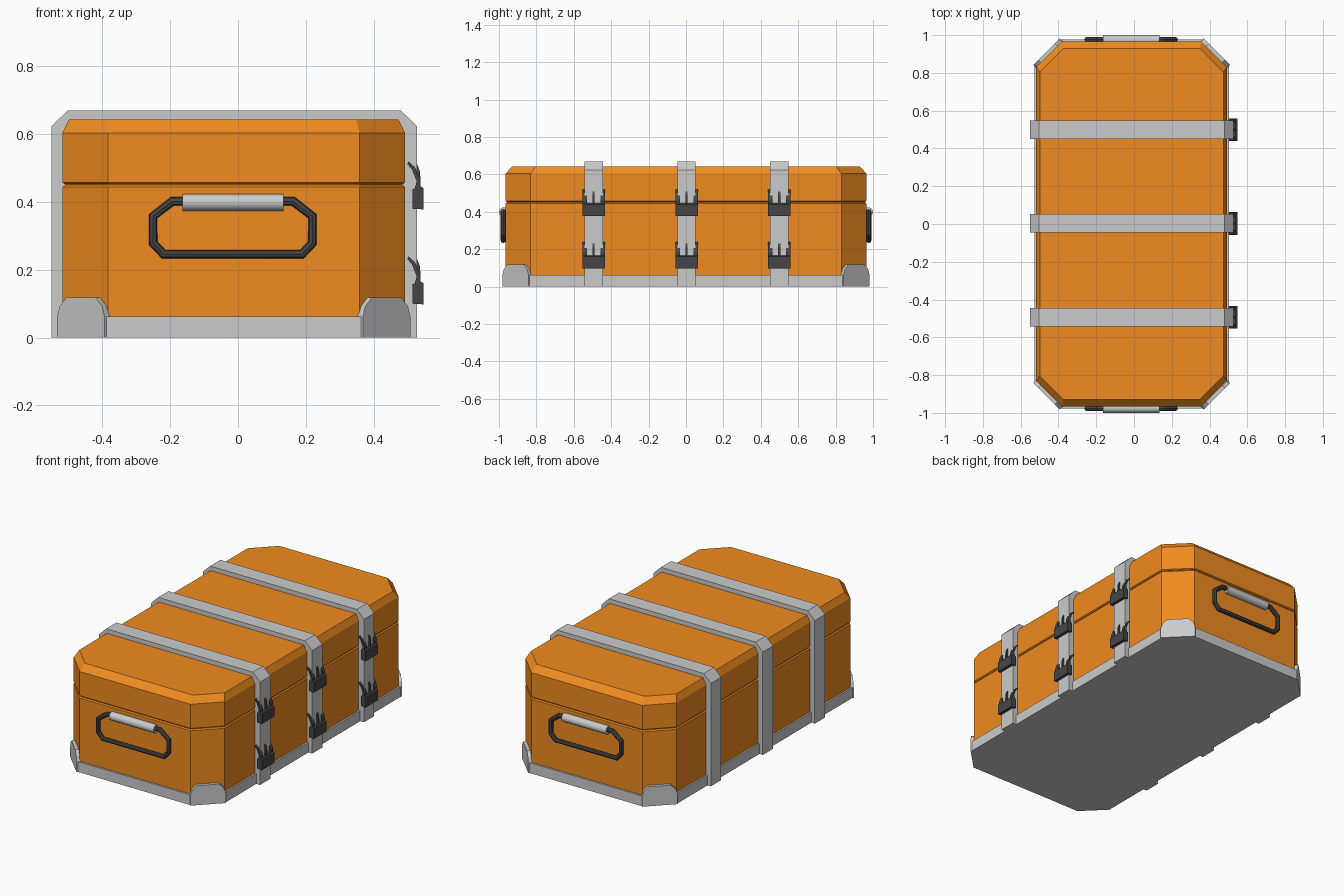
import bpy, bmesh, math
from mathutils import Vector, Matrix

if "Cube" in bpy.data.objects:
    bpy.data.objects.remove(bpy.data.objects["Cube"])

CX = -0.0125  # body centre; the clasps stick out on +x only


def material(name, rgb):
    m = bpy.data.materials.new(name)
    m.diffuse_color = (*rgb, 1)
    m.use_nodes = True
    m.node_tree.nodes["Principled BSDF"].inputs["Base Color"].default_value = m.diffuse_color
    return m


ORANGE = material("orange_paint", (0.87, 0.26, 0.014))
DARK = material("dark_metal", (0.06, 0.06, 0.06))


def finish(name, bm, mat=None):
    bmesh.ops.recalc_face_normals(bm, faces=bm.faces)
    me = bpy.data.meshes.new(name)
    bm.to_mesh(me)
    bm.free()
    ob = bpy.data.objects.new(name, me)
    bpy.context.collection.objects.link(ob)
    if mat:
        me.materials.append(mat)
    return ob


def loft(name, rings, mat=None):
    """Stack of chamfered rectangles (half x, half y, chamfer, z)."""
    bm = bmesh.new()
    prev = None
    for hx, hy, c, z in rings:
        pts = [(hx, -hy + c), (hx, hy - c), (hx - c, hy), (-hx + c, hy),
               (-hx, hy - c), (-hx, -hy + c), (-hx + c, -hy), (hx - c, -hy)]
        ring = [bm.verts.new((CX + x, y, z)) for x, y in pts]
        if prev:
            for i in range(8):
                j = (i + 1) % 8
                bm.faces.new((prev[i], prev[j], ring[j], ring[i]))
        else:
            bm.faces.new(ring[::-1])
        prev = ring
    bm.faces.new(prev)
    return finish(name, bm, mat)


def add_prism(bm, profile, y0, y1):
    """Extrude an (x, z) profile from y0 to y1."""
    f = bm.faces.new([bm.verts.new((x, y0, z)) for x, z in profile])
    ext = bmesh.ops.extrude_face_region(bm, geom=[f])["geom"]
    bmesh.ops.translate(bm, vec=(0, y1 - y0, 0),
                        verts=[v for v in ext if isinstance(v, bmesh.types.BMVert)])


# Lower case, lid and base rim
loft("lower_case", [(0.505, 0.965, 0.134, 0.04), (0.505, 0.965, 0.134, 0.444),
                    (0.499, 0.959, 0.132, 0.450)], ORANGE)
loft("seam", [(0.497, 0.957, 0.131, 0.44), (0.497, 0.957, 0.131, 0.465)], ORANGE)
loft("lid", [(0.499, 0.959, 0.132, 0.453), (0.505, 0.965, 0.134, 0.458),
             (0.505, 0.965, 0.134, 0.604), (0.486, 0.929, 0.125, 0.643)], ORANGE)
loft("base_rim", [(0.515, 0.976, 0.134, 0), (0.515, 0.976, 0.134, 0.062)])

# Corner guards: arched plates on the four diagonal faces
half = 0.134 / math.sqrt(2) + 0.004
for sx in (-1, 1):
    for sy in (-1, 1):
        bm = bmesh.new()
        arch = [(-half, 0), (half, 0), (half, 0.062), (half * 0.9, 0.092),
                (half * 0.62, 0.118), (-half * 0.62, 0.118),
                (-half * 0.9, 0.092), (-half, 0.062)]
        add_prism(bm, arch, -0.03, 0.004)
        pos = Vector((CX + sx * (0.515 - 0.067), sy * (0.976 - 0.067), 0))
        angle = math.atan2(sy, sx) - math.pi / 2
        bm.transform(Matrix.Translation(pos) @ Matrix.Rotation(angle, 4, 'Z'))
        finish("corner_guard", bm)

# Straps over the lid, each with two clasps on the right side
right = [(0.539, 0), (0.539, 0.623), (0.491, 0.67)]
inner = [(0.48, 0.63), (0.498, 0.60), (0.498, 0)]
strap = right + [(-x, z) for x, z in right[::-1]]
strap += [(-x, z) for x, z in inner[::-1]] + inner
for y in (-0.494, 0.003, 0.499):
    bm = bmesh.new()
    add_prism(bm, [(x - 0.011, z) for x, z in strap], y - 0.049, y + 0.049)
    finish("strap", bm)
    for z in (0.378, 0.098):
        bm = bmesh.new()
        # Block, hooked side prongs, thin middle prong
        block = [(0.515, 0.002), (0.547, 0), (0.547, 0.062), (0.538, 0.068), (0.515, 0.06)]
        prong = [(0.518, 0.05), (0.538, 0.05), (0.538, 0.085), (0.522, 0.124),
                 (0.503, 0.141), (0.499, 0.134), (0.513, 0.118), (0.527, 0.083)]
        pin = [(0.52, 0.05), (0.539, 0.05), (0.537, 0.11), (0.529, 0.132), (0.52, 0.132)]
        for prof, a, b in ((block, -0.06, 0.06), (prong, -0.06, -0.036),
                           (prong, 0.036, 0.06), (pin, -0.006, 0.006)):
            add_prism(bm, [(px, pz + z) for px, pz in prof], y + a, y + b)
        finish("clasp", bm, DARK)

# Handles: bent rod loop with a round grip, on both ends
loop = [(0.204, 0.246), (0.235, 0.279), (0.235, 0.358), (0.178, 0.402)]
loop += [(-x, z) for x, z in loop[::-1]]
for s in (-1, 1):
    cu = bpy.data.curves.new("handle_loop", 'CURVE')
    cu.dimensions = '3D'
    cu.bevel_depth = 0.0135
    cu.bevel_resolution = 2
    sp = cu.splines.new('POLY')
    sp.points.add(len(loop) - 1)
    for p, (x, z) in zip(sp.points, loop):
        p.co = (x - 0.0155, s * 0.977, z, 1)
    sp.use_cyclic_u = True
    sp.use_smooth = True
    cu.materials.append(DARK)
    ob = bpy.data.objects.new("handle_loop", cu)
    bpy.context.collection.objects.link(ob)
    bpy.ops.object.select_all(action='DESELECT')
    ob.select_set(True)
    bpy.context.view_layer.objects.active = ob
    bpy.ops.object.convert(target='MESH')
    bpy.ops.object.shade_smooth_by_angle(angle=math.radians(30))

    bpy.ops.mesh.primitive_cylinder_add(vertices=16, radius=0.025, depth=0.297,
                                        location=(-0.0145, s * 0.975, 0.399),
                                        rotation=(0, math.pi / 2, 0))
    bpy.context.object.name = "handle_grip"
    bpy.ops.object.shade_smooth_by_angle(angle=math.radians(30))
